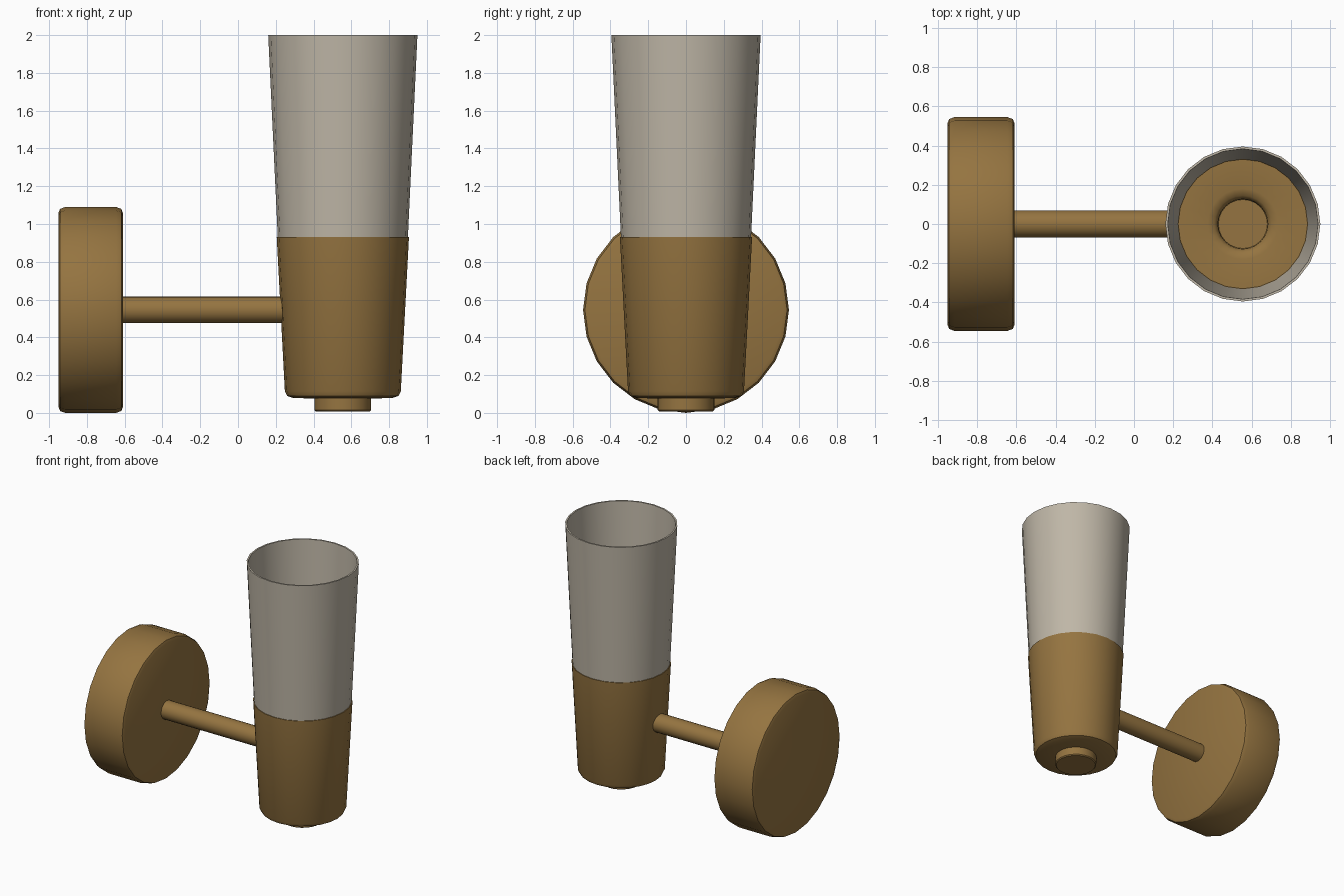
import bpy, bmesh, math
from mathutils import Matrix

if "Cube" in bpy.data.objects:
    bpy.data.objects.remove(bpy.data.objects["Cube"])


def material(name, rgb):
    m = bpy.data.materials.new(name)
    m.diffuse_color = (*rgb, 1.0)
    m.use_nodes = True
    m.node_tree.nodes["Principled BSDF"].inputs["Base Color"].default_value = m.diffuse_color
    return m


brass = material("brushed_brass", (0.30, 0.175, 0.052))
frosted = material("frosted_glass", (0.52, 0.47, 0.385))


def lathe(name, profile, mat, matrix, sides=24, closed=False):
    """Spin (radius, height) points round local z; cap both ends unless closed."""
    bm = bmesh.new()
    rings = []
    for r, h in profile:
        rings.append([bm.verts.new((r * math.cos(2 * math.pi * i / sides),
                                    r * math.sin(2 * math.pi * i / sides), h))
                      for i in range(sides)])
    pairs = list(zip(rings, rings[1:]))
    if closed:
        pairs.append((rings[-1], rings[0]))
    else:
        bm.faces.new(rings[0])
        bm.faces.new(rings[-1])
    for a, b in pairs:
        for i in range(sides):
            j = (i + 1) % sides
            bm.faces.new((a[i], a[j], b[j], b[i]))
    bmesh.ops.recalc_face_normals(bm, faces=bm.faces)
    bm.transform(matrix)
    me = bpy.data.meshes.new(name)
    bm.to_mesh(me)
    bm.free()
    me.materials.append(mat)
    ob = bpy.data.objects.new(name, me)
    bpy.context.collection.objects.link(ob)
    bpy.ops.object.select_all(action='DESELECT')
    ob.select_set(True)
    bpy.context.view_layer.objects.active = ob
    bpy.ops.object.shade_smooth_by_angle(angle=math.radians(40))
    return ob


# Local z turned to point along +x, for the wall plate and the arm
along_x = Matrix.Translation((0, 0, 0.545)) @ Matrix.Rotation(math.pi / 2, 4, 'Y')
upright = Matrix.Translation((0.555, 0, 0))

# Round wall plate with softened rims
lathe("wall_plate", [(0.515, -0.95), (0.535, -0.942), (0.545, -0.915),
                     (0.545, -0.645), (0.535, -0.618), (0.515, -0.61)],
      brass, along_x)

# Arm joining plate and cup
lathe("arm", [(0.07, -0.62), (0.07, 0.26)], brass, along_x)

# Tapered cup: bottom knob, rounded base, rim, and a shallow socket in the top
lathe("cup", [(0.143, 0.008), (0.15, 0.015), (0.15, 0.075), (0.265, 0.08),
              (0.295, 0.09), (0.307, 0.115), (0.35, 0.93), (0.335, 0.93),
              (0.33, 0.915), (0.18, 0.915), (0.145, 0.905), (0.128, 0.88),
              (0.125, 0.84)], brass, upright)

# Open, flared glass shade
lathe("glass_shade", [(0.344, 0.92), (0.395, 2.0), (0.383, 2.0), (0.332, 0.92)],
      frosted, upright, closed=True)
